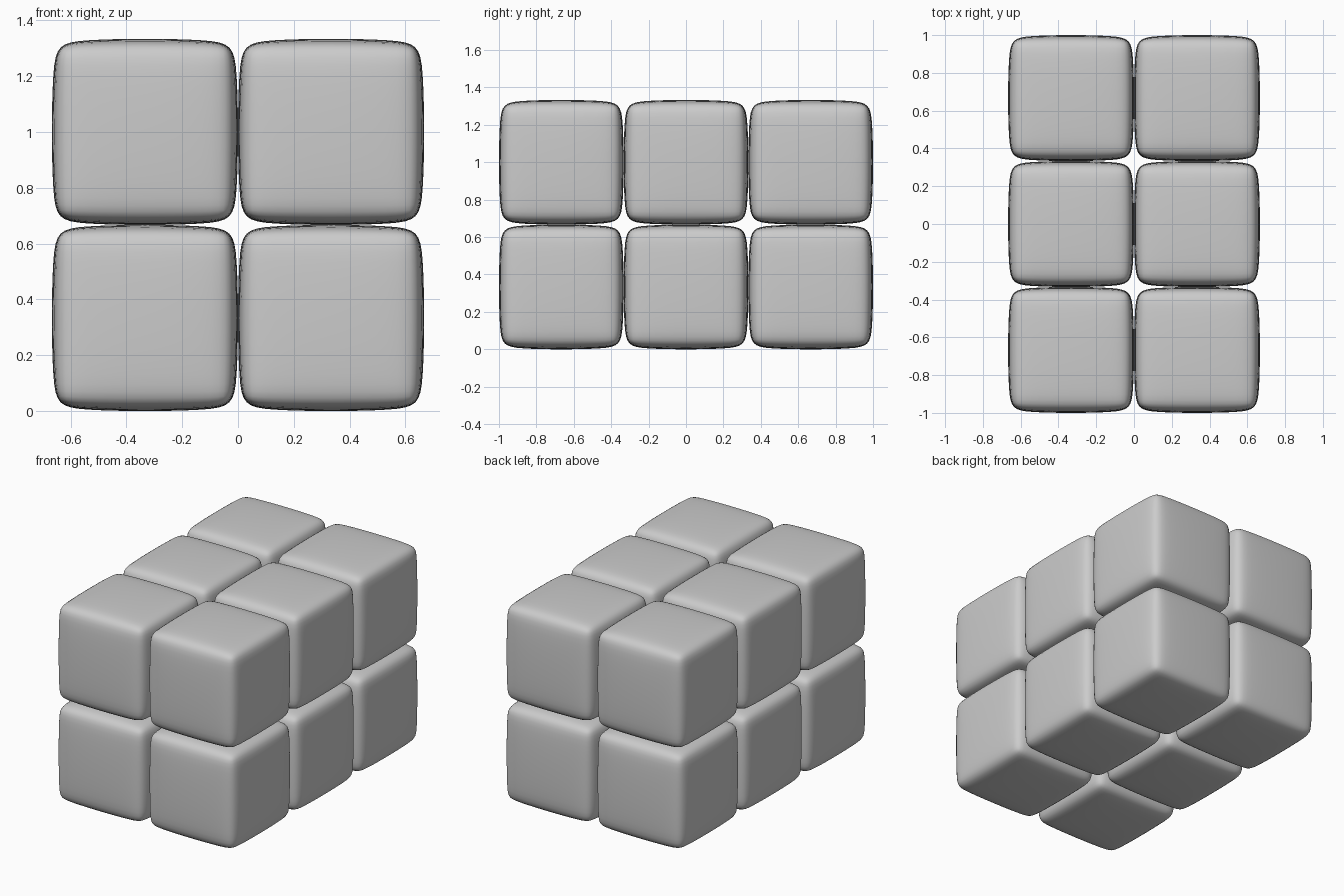
import bpy, bmesh

if "Cube" in bpy.data.objects:
    bpy.data.objects.remove(bpy.data.objects["Cube"])

HALF = 1 / 3          # half the size of one block
CHAMFER = 0.13        # chamfer relative to the half size

# Soft block: chamfered cube, smoothed by subdivision
mesh = bpy.data.meshes.new("soft_block")
bm = bmesh.new()
bmesh.ops.create_cube(bm, size=2)
bmesh.ops.bevel(bm, geom=bm.edges[:], offset=CHAMFER, segments=1,
                affect='EDGES', profile=0.5)
bm.to_mesh(mesh)
bm.free()
source = bpy.data.objects.new("block_source", mesh)
bpy.context.collection.objects.link(source)
sub = source.modifiers.new("Smooth", 'SUBSURF')
sub.levels = sub.render_levels = 3

# Bake the smoothed shape and bring its faces back to the exact block size
deps = bpy.context.evaluated_depsgraph_get()
block = bpy.data.meshes.new_from_object(source.evaluated_get(deps))
bpy.data.objects.remove(source)
reach = max(v.co.x for v in block.vertices)
for v in block.vertices:
    v.co *= HALF / reach
for p in block.polygons:
    p.use_smooth = True

# Stack of 2 x 3 x 2 touching blocks
for i in range(2):
    for j in range(3):
        for k in range(2):
            ob = bpy.data.objects.new(f"block_{i}{j}{k}", block.copy())
            ob.location = ((2 * i - 1) * HALF, (j - 1) * 2 * HALF, (2 * k + 1) * HALF)
            bpy.context.collection.objects.link(ob)
